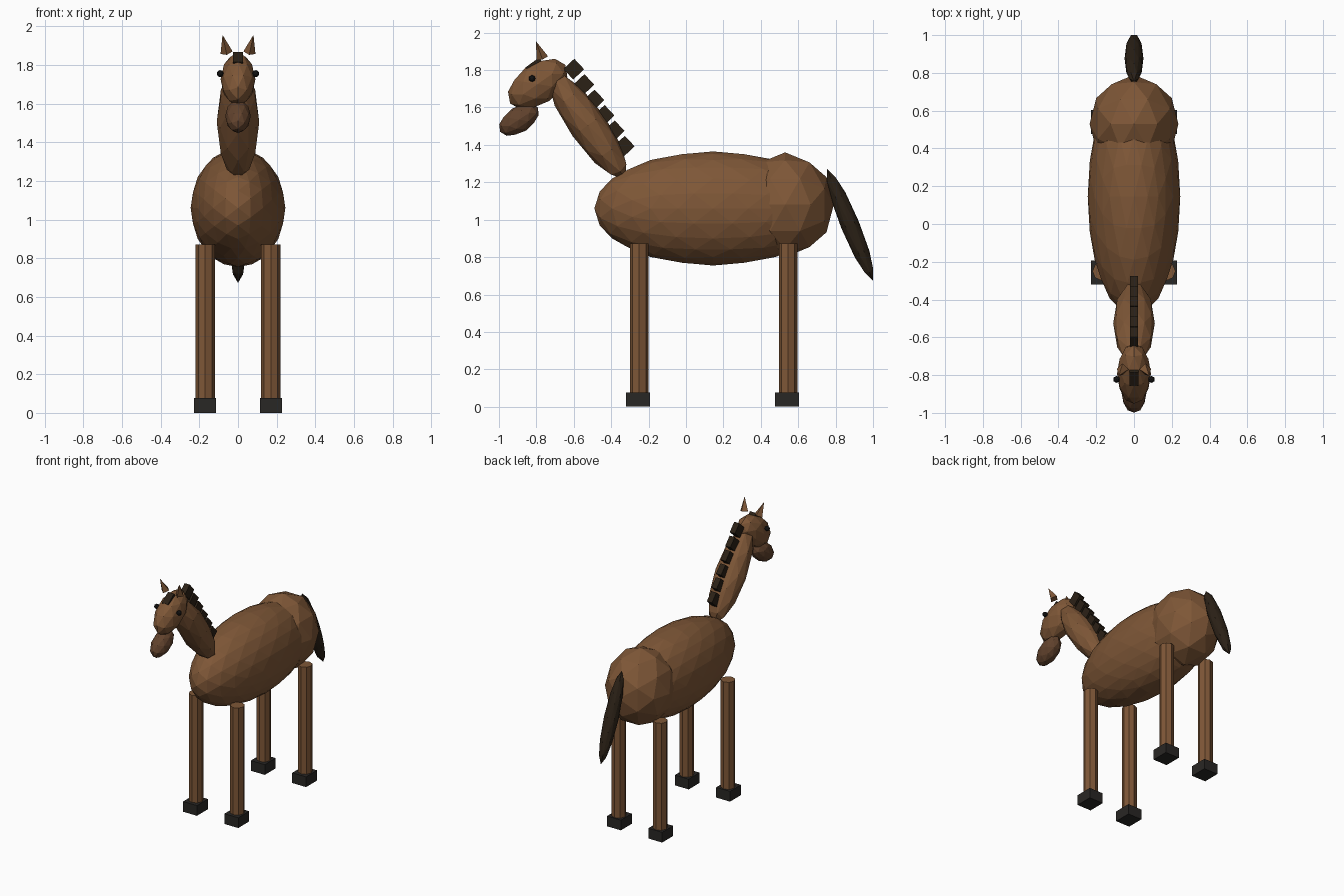
import bpy, bmesh
from math import radians, sqrt
from mathutils import Vector, Matrix

if "Cube" in bpy.data.objects:
    bpy.data.objects.remove(bpy.data.objects["Cube"])


def material(name, r, g, b):
    m = bpy.data.materials.new(name)
    m.diffuse_color = (r, g, b, 1)
    m.use_nodes = True
    m.node_tree.nodes["Principled BSDF"].inputs["Base Color"].default_value = m.diffuse_color
    return m


COAT = material("coat", 0.21, 0.095, 0.038)
MUZZLE = material("muzzle", 0.12, 0.055, 0.026)
HAIR = material("hair", 0.024, 0.015, 0.008)
HOOF = material("hoof", 0.022, 0.02, 0.018)
EYE = material("eye", 0.006, 0.006, 0.006)


def finish(name, bm, mat, loc, tilt=0.0):
    bmesh.ops.recalc_face_normals(bm, faces=bm.faces)
    mesh = bpy.data.meshes.new(name)
    bm.to_mesh(mesh)
    bm.free()
    mesh.materials.append(mat)
    ob = bpy.data.objects.new(name, mesh)
    ob.location = loc
    ob.rotation_euler = (radians(tilt), 0, 0)
    bpy.context.collection.objects.link(ob)
    return ob


def ball(name, mat, loc, radii, tilt=0.0, cuts=1):
    """Faceted ellipsoid: icosahedron with split edges pushed onto a sphere."""
    phi = (1 + sqrt(5)) / 2
    bm = bmesh.new()
    for a in (-1, 1):
        for b in (-phi, phi):
            for co in ((a, 0, b), (0, b, a), (b, a, 0)):
                bm.verts.new(co)
    bmesh.ops.convex_hull(bm, input=bm.verts)
    bmesh.ops.subdivide_edges(bm, edges=bm.edges[:], cuts=cuts, use_grid_fill=True)
    for v in bm.verts:
        v.co = v.co.normalized() * Vector(radii)
    return finish(name, bm, mat, loc, tilt)


def box(name, mat, loc, size, tilt=0.0):
    bm = bmesh.new()
    bmesh.ops.create_cube(bm, size=1)
    bmesh.ops.scale(bm, vec=size, verts=bm.verts)
    return finish(name, bm, mat, loc, tilt)


def cone_between(name, mat, start, end, r1, r2, sides):
    start, end = Vector(start), Vector(end)
    axis = end - start
    bm = bmesh.new()
    bmesh.ops.create_cone(bm, cap_ends=True, segments=sides, radius1=r1,
                          radius2=r2, depth=axis.length)
    rot = Vector((0, 0, 1)).rotation_difference(axis).to_matrix()
    bmesh.ops.rotate(bm, cent=(0, 0, 0), matrix=rot, verts=bm.verts)
    return finish(name, bm, mat, (start + end) / 2)


# Torso, neck and head
ball("body", COAT, (0, 0.145, 1.06), (0.245, 0.635, 0.305), cuts=3)
ball("rump", COAT, (0, 0.53, 1.08), (0.235, 0.26, 0.28))
ball("neck", COAT, (0, -0.525, 1.505), (0.11, 0.10, 0.355), 35)
ball("head", COAT, (0, -0.793, 1.725), (0.09, 0.18, 0.11), 35)
ball("muzzle", MUZZLE, (0, -0.893, 1.535), (0.066, 0.12, 0.07), 33)

# Tail, forelock and mane blocks
ball("tail", HAIR, (0, 0.877, 0.973), (0.05, 0.05, 0.325), 22.3)
box("forelock", HAIR, (0, -0.815, 1.83), (0.05, 0.09, 0.025), 36)
first, last = Vector((0, -0.60, 1.805)), Vector((0, -0.33, 1.393))
for i in range(6):
    box(f"mane_{i + 1}", HAIR, first.lerp(last, i / 5), (0.042, 0.08, 0.077), 43)

# Paired parts: eyes, ears, legs and hooves
for side, s in (("left", 1), ("right", -1)):
    ball(f"{side}_eye", EYE, (s * 0.092, -0.823, 1.755), (0.018, 0.018, 0.018))
    cone_between(f"{side}_ear", COAT, (s * 0.059, -0.768, 1.863),
                 (s * 0.08, -0.803, 1.955), 0.032, 0, 4)
    for end, y, hoof_y in (("front", -0.25, -0.257), ("rear", 0.546, 0.54)):
        cone_between(f"{end}_{side}_leg", COAT, (s * 0.17, y, 0.06),
                     (s * 0.17, y, 0.872), 0.05, 0.05, 8)
        box(f"{end}_{side}_hoof", HOOF, (s * 0.17, hoof_y, 0.038),
            (0.114, 0.128, 0.076))
